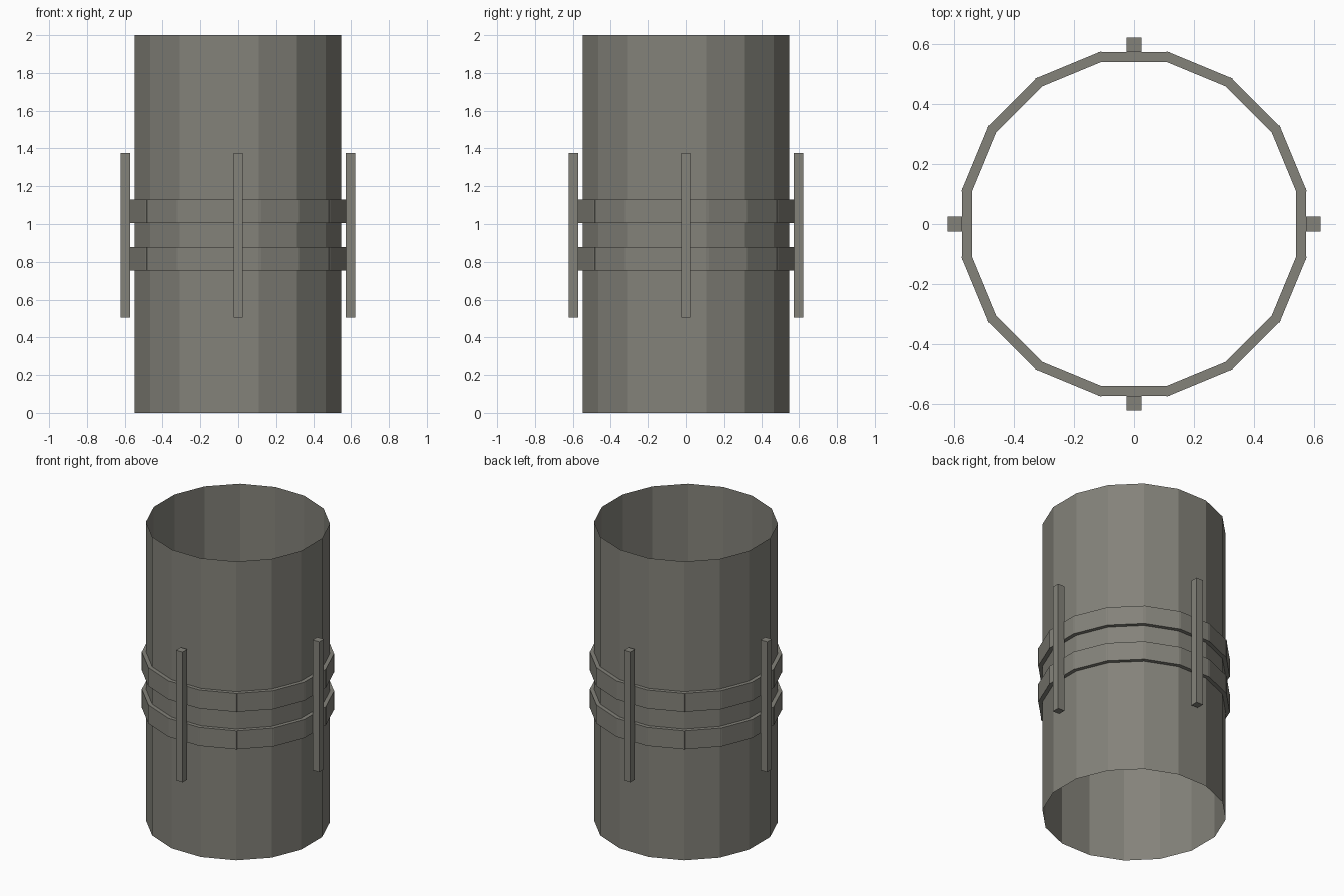
import bpy
import bmesh
import math
from mathutils import Matrix

SIDES = 16
STEP = math.tau / SIDES
APOTHEM = 0.548

cube = bpy.data.objects.get("Cube")
if cube:
    bpy.data.objects.remove(cube, do_unlink=True)

# Single warm grey material
grey = bpy.data.materials.new("warm_grey")
colour = (0.23, 0.225, 0.195, 1.0)
grey.diffuse_color = colour
grey.use_nodes = True
grey.node_tree.nodes["Principled BSDF"].inputs["Base Color"].default_value = colour


def finish(name, bm):
    mesh = bpy.data.meshes.new(name)
    bm.to_mesh(mesh)
    bm.free()
    mesh.materials.append(grey)
    obj = bpy.data.objects.new(name, mesh)
    bpy.context.collection.objects.link(obj)
    return obj


def add_box(bm, angle, inner, outer, width, z0, z1):
    """Box facing outward at the given angle around the z axis."""
    matrix = (Matrix.Rotation(angle, 4, "Z")
              @ Matrix.Translation(((inner + outer) / 2, 0, (z0 + z1) / 2))
              @ Matrix.Diagonal((outer - inner, width, z1 - z0, 1)))
    bmesh.ops.create_cube(bm, size=1, matrix=matrix)


# Open thin-walled tube with flat sides facing the axes
bm = bmesh.new()
bmesh.ops.create_cone(bm, cap_ends=False, segments=SIDES, depth=2,
                      radius1=APOTHEM / math.cos(STEP / 2),
                      radius2=APOTHEM / math.cos(STEP / 2),
                      matrix=Matrix.Translation((0, 0, 1)) @ Matrix.Rotation(STEP / 2, 4, "Z"))
bmesh.ops.recalc_face_normals(bm, faces=bm.faces)
if sum(f.normal.dot(f.calc_center_median() * 1) for f in bm.faces) < 0:
    bmesh.ops.reverse_faces(bm, faces=bm.faces)
finish("tube", bm)

# Two bands of slightly overlapping plates
for name, z0 in (("lower_band", 0.755), ("upper_band", 1.005)):
    bm = bmesh.new()
    for i in range(SIDES):
        add_box(bm, i * STEP, 0.54, 0.573, 0.238, z0, z0 + 0.124)
    finish(name, bm)

# Four upright ribs on the outside of the bands
for i, name in enumerate(("left_rib", "back_rib", "right_rib", "front_rib")):
    bm = bmesh.new()
    add_box(bm, i * math.pi / 2, 0.572, 0.621, 0.049, 0.505, 1.377)
    finish(name, bm)
